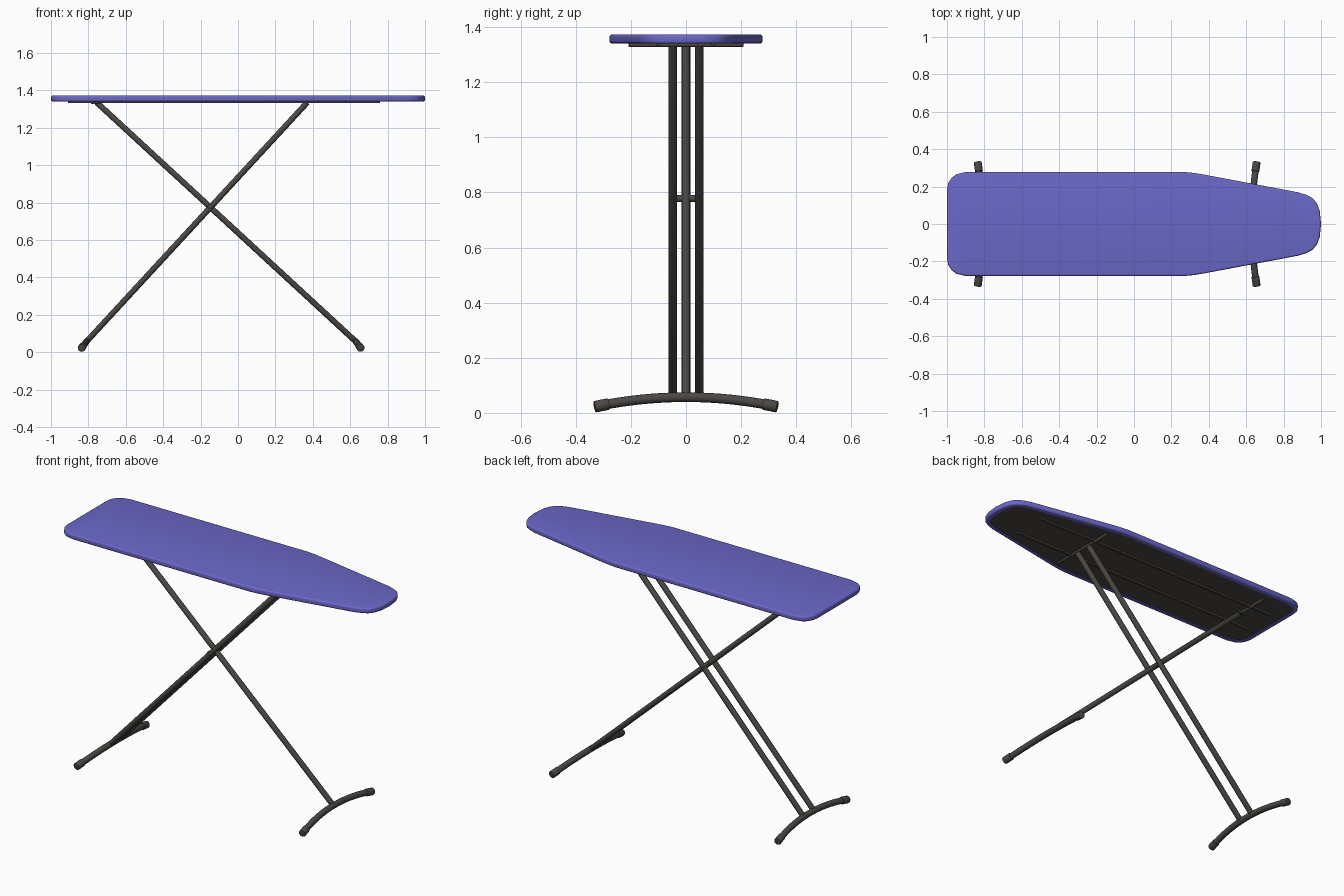
import bpy, bmesh, math
from mathutils import Vector

if "Cube" in bpy.data.objects:
    bpy.data.objects.remove(bpy.data.objects["Cube"])


def material(name, rgb):
    m = bpy.data.materials.new(name)
    m.diffuse_color = (*rgb, 1)
    m.use_nodes = True
    m.node_tree.nodes["Principled BSDF"].inputs["Base Color"].default_value = m.diffuse_color
    return m


BLUE = material("violet blue fabric", (0.147, 0.137, 0.58))
DARK = material("dark grey metal", (0.07, 0.064, 0.058))


def finish(name, bm, mats):
    bmesh.ops.recalc_face_normals(bm, faces=bm.faces)
    me = bpy.data.meshes.new(name)
    bm.to_mesh(me)
    bm.free()
    ob = bpy.data.objects.new(name, me)
    bpy.context.collection.objects.link(ob)
    for m in mats:
        me.materials.append(m)
    bpy.ops.object.select_all(action='DESELECT')
    ob.select_set(True)
    bpy.context.view_layer.objects.active = ob
    bpy.ops.object.shade_smooth_by_angle(angle=math.radians(35))
    return ob


def tube(name, pts, r, sides=16):
    """Round capped tube swept along a list of points."""
    pts = [Vector(p) for p in pts]
    bm = bmesh.new()
    rings = []
    for i, p in enumerate(pts):
        t = (pts[min(i + 1, len(pts) - 1)] - pts[max(i - 1, 0)]).normalized()
        ref = Vector((0, 0, 1)) if abs(t.y) > 0.7 else Vector((0, 1, 0))
        u = t.cross(ref).normalized()
        v = t.cross(u)
        rings.append([bm.verts.new(p + r * (u * math.cos(a) + v * math.sin(a)))
                      for a in (math.tau * k / sides for k in range(sides))])
    for a, b in zip(rings, rings[1:]):
        for k in range(sides):
            n = (k + 1) % sides
            bm.faces.new((a[k], a[n], b[n], b[k]))
    bm.faces.new(rings[0])
    bm.faces.new(rings[-1])
    rim = [e for e in bm.edges if any(len(f.verts) == sides for f in e.link_faces)]
    bmesh.ops.bevel(bm, geom=rim, offset=r * 0.2, segments=2, affect='EDGES', profile=0.5)
    return finish(name, bm, [DARK])


def box(name, lo, hi):
    bm = bmesh.new()
    bmesh.ops.create_cube(bm, size=1)
    for v in bm.verts:
        v.co = Vector([l + (h - l) * (c + 0.5) for l, h, c in zip(lo, hi, v.co)])
    return finish(name, bm, [DARK])


# Padded board: half outline mirrored, soft edges, recessed dark underside
half = [(-1, 0.185), (-0.993, 0.22), (-0.975, 0.247), (-0.95, 0.266), (-0.90, 0.278),
        (0.27, 0.278), (0.32, 0.273), (0.37, 0.265), (0.88, 0.169), (0.92, 0.156),
        (0.955, 0.138), (0.978, 0.11), (0.993, 0.07), (1, 0)]
outline = half + [(x, -y) for x, y in reversed(half[:-1])]
bm = bmesh.new()
base = bm.faces.new([bm.verts.new((x, y, 1.34)) for x, y in outline])
ext = bmesh.ops.extrude_face_region(bm, geom=[base])
bmesh.ops.translate(bm, vec=(0, 0, 0.033),
                    verts=[g for g in ext["geom"] if isinstance(g, bmesh.types.BMVert)])
bmesh.ops.recalc_face_normals(bm, faces=bm.faces)
rim = [e for e in bm.edges if abs(e.verts[0].co.z - e.verts[1].co.z) < 1e-5]
bmesh.ops.bevel(bm, geom=rim, offset=0.010, segments=4, affect='EDGES', profile=0.5)
bm.normal_update()
under = max((f for f in bm.faces if f.normal.z < -0.9), key=lambda f: f.calc_area())
bmesh.ops.inset_region(bm, faces=[under], thickness=0.018, use_even_offset=True)
bmesh.ops.inset_region(bm, faces=[under], thickness=0.001, depth=-0.003)
under.material_index = 1
finish("board", bm, [BLUE, DARK])

# Long rails and cross bars under the board
for s, side in ((1, "back"), (-1, "front")):
    box(side + "_rail", (-0.91, s * 0.1 - 0.008, 1.333), (0.76, s * 0.1 + 0.008, 1.345))
TOP_SINGLE, FOOT_SINGLE = (-0.755, 1.335), (0.63, 0.057)
TOP_DOUBLE, FOOT_DOUBLE = (0.37, 1.335), (-0.81, 0.057)
for name, x in (("rear_cross_bar", TOP_SINGLE[0]), ("nose_cross_bar", TOP_DOUBLE[0])):
    tube(name, [(x, -0.208, 1.336), (x, 0.208, 1.336)], 0.008)

# Pivot brackets beside the single leg
for s in (1, -1):
    box("pivot_bracket", (-0.785, s * 0.024 - 0.005, 1.327), (-0.735, s * 0.024 + 0.005, 1.345))


# Crossing legs
def leg(name, top, foot, y):
    tube(name, [(top[0], y, top[1]), (foot[0], y, foot[1])], 0.0155)


leg("single_leg", TOP_SINGLE, FOOT_SINGLE, 0)
for s, side in ((1, "back"), (-1, "front")):
    leg(side + "_double_leg", TOP_DOUBLE, FOOT_DOUBLE, s * 0.048)
tube("pivot_axle", [(-0.15, -0.064, 0.778), (-0.15, 0.064, 0.778)], 0.013)


# Bowed feet with end caps
def foot(name, centre, direction):
    def at(y):
        k = (y / 0.33) ** 2
        return (centre[0] + direction * 0.026 * k, y, centre[1] - 0.0345 * k)
    tube(name, [at(-0.32 + 0.64 * i / 24) for i in range(25)], 0.0175)
    for s in (1, -1):
        tube(name + "_cap", [at(s * 0.28), at(s * 0.305), at(s * 0.332)], 0.021)


foot("right_foot", FOOT_SINGLE, 1)
foot("left_foot", FOOT_DOUBLE, -1)
